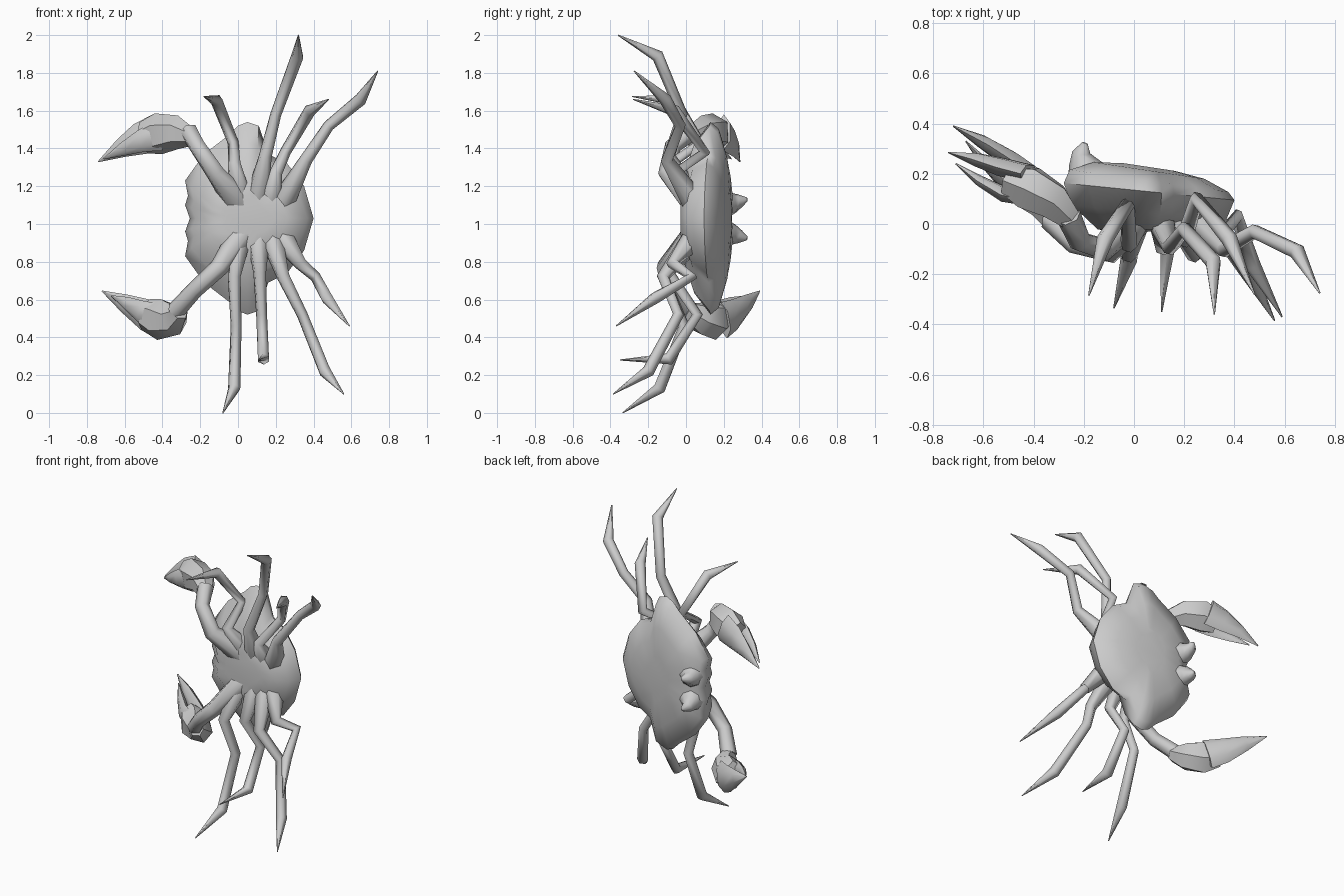
import bpy, bmesh, math
from mathutils import Vector


def finish(name, bm, angle=40):
    bmesh.ops.recalc_face_normals(bm, faces=bm.faces)
    mesh = bpy.data.meshes.new(name)
    bm.to_mesh(mesh)
    bm.free()
    ob = bpy.data.objects.new(name, mesh)
    bpy.context.collection.objects.link(ob)
    bpy.ops.object.select_all(action='DESELECT')
    bpy.context.view_layer.objects.active = ob
    ob.select_set(True)
    bpy.ops.object.shade_smooth_by_angle(angle=math.radians(angle))
    return ob


def skin(bm, rings):
    loops = [[bm.verts.new(p) for p in r] for r in rings]
    n = len(loops[0])
    for a, b in zip(loops, loops[1:]):
        for i in range(n):
            j = (i + 1) % n
            bm.faces.new((a[i], a[j], b[j], b[i]))
    bm.faces.new(loops[0])
    bm.faces.new(loops[-1])


def sweep(bm, pts, radii, sides=6, ref=(0.3, 1, 0.1)):
    """Tapered limb: radii are numbers or (across ref, along ref) pairs."""
    pts = [Vector(p) for p in pts]
    rings = []
    for i, p in enumerate(pts):
        t = Vector()
        if i > 0:
            t += (p - pts[i - 1]).normalized()
        if i < len(pts) - 1:
            t += (pts[i + 1] - p).normalized()
        t.normalize()
        u = t.cross(Vector(ref)).normalized()
        v = u.cross(t)
        r = radii[i]
        ru, rv = r if isinstance(r, tuple) else (r, r)
        rings.append([p + u * ru * math.cos(k * math.tau / sides)
                      + v * rv * math.sin(k * math.tau / sides) for k in range(sides)])
    skin(bm, rings)


# Shell: one half outline (x, z offset), mirrored and stacked from belly to back
MID = 1.03
half = [(-.255, 0), (-.28, .07), (-.265, .12), (-.28, .2), (-.18, .34), (-.05, .44), (0, .49),
        (.05, .51), (.11, .49), (.16, .34), (.26, .29), (.35, .17), (.4, 0)]
outline = half + [(x, -z) for x, z in half[-2:0:-1]]
# layer: scale x, scale z, depth y, tilt of y along x
layers = [(.4, .24, -.03, 0), (.6, .4, -.022, 0), (.9, .78, .05, -.1), (1, 1, .135, -.1),
          (.93, .93, .18, -.14), (.65, .65, .222, -.15), (.3, .3, .236, -.15)]
bm = bmesh.new()
skin(bm, [[Vector((.06 + (x - .06) * sx, y + (.06 + (x - .06) * sx) * tilt, MID + z * sz))
           for x, z in outline] for sx, sz, y, tilt in layers])
finish("shell", bm, 50)

# Eyes: short knobs rising out of the shell edge
for name, z, d in (("upper_eye", 1.11, 1), ("lower_eye", .945, -1)):
    bm = bmesh.new()
    sweep(bm, [(-.185, .2, z), (-.205, .25, z), (-.21, .285, z + .012 * d), (-.195, .322, z + .02 * d)],
          [.085, .055, .036, .012], 8, (0, 0, 1))
    finish(name, bm, 70)

# Walking legs: hip, elbow, knee, toe joint, tip
legs = {
    "upper_leg_1": [(.01, .04, 1.15), (-.02, -.08, 1.32), (-.025, .08, 1.43), (-.115, -.06, 1.655), (-.18, -.285, 1.675)],
    "upper_leg_2": [(.1, .04, 1.13), (.145, -.09, 1.36), (.2, -.02, 1.58), (.315, -.15, 1.89), (.32, -.36, 2.0)],
    "upper_leg_3": [(.17, .04, 1.13), (.2, -.06, 1.27), (.25, .1, 1.38), (.38, -.06, 1.6), (.48, -.28, 1.66)],
    "upper_leg_4": [(.24, .04, 1.12), (.36, -.1, 1.34), (.48, -.03, 1.52), (.65, -.11, 1.66), (.74, -.275, 1.81)],
    "lower_leg_1": [(.01, .04, .92), (-.02, -.12, .72), (-.01, -.01, .46), (-.02, -.14, .13), (-.08, -.335, .0)],
    "lower_leg_2": [(.11, .04, .92), (.115, -.09, .74), (.125, .06, .52), (.135, -.09, .285), (.11, -.35, .28)],
    "lower_leg_3": [(.18, .04, .92), (.24, -.12, .72), (.34, -.04, .52), (.46, -.2, .22), (.56, -.385, .1)],
    "lower_leg_4": [(.24, .04, .92), (.33, -.07, .79), (.41, .03, .72), (.47, -.16, .61), (.59, -.37, .46)],
}
for name, pts in legs.items():
    bm = bmesh.new()
    sweep(bm, pts, [.065, .035, .03, (.034, .033), .003])
    finish(name, bm, 75)

# Claws: arm, broad palm and two pointed fingers
claws = {
    "upper_claw": (
        [(0, .04, 1.12), (-.12, -.1, 1.27), (-.215, -.07, 1.41), (-.26, .03, 1.49)],
        [(-.245, .01, 1.46), (-.32, .09, 1.485), (-.42, .145, 1.478), (-.5, .175, 1.455)],
        [(-.42, .2, 1.485), (-.52, .225, 1.45), (-.62, .255, 1.4), (-.74, .285, 1.33)],
        [(-.42, .1, 1.465), (-.51, .115, 1.44), (-.61, .17, 1.395), (-.71, .24, 1.345)]),
    "lower_claw": (
        [(.02, .04, .93), (-.1, -.11, .77), (-.23, -.08, .65), (-.33, .02, .54)],
        [(-.31, 0, .54), (-.34, .08, .5), (-.42, .145, .495), (-.49, .19, .52)],
        [(-.41, .2, .49), (-.49, .255, .52), (-.6, .325, .58), (-.72, .39, .645)],
        [(-.42, .11, .5), (-.51, .16, .535), (-.59, .24, .58), (-.67, .33, .62)]),
}
for name, (arm, palm, finger, thumb) in claws.items():
    bm = bmesh.new()
    sweep(bm, arm, [.08, .05, .045, .05])
    finish(name + "_arm", bm, 70)
    bm = bmesh.new()
    sweep(bm, palm, [(.05, .045), (.09, .08), (.11, .095), (.085, .06)], 6)
    sweep(bm, finger, [(.1, .04), (.085, .04), (.05, .03), .003], 6)
    sweep(bm, thumb, [(.08, .03), (.06, .032), (.035, .022), .003], 6)
    finish(name, bm, 50)
